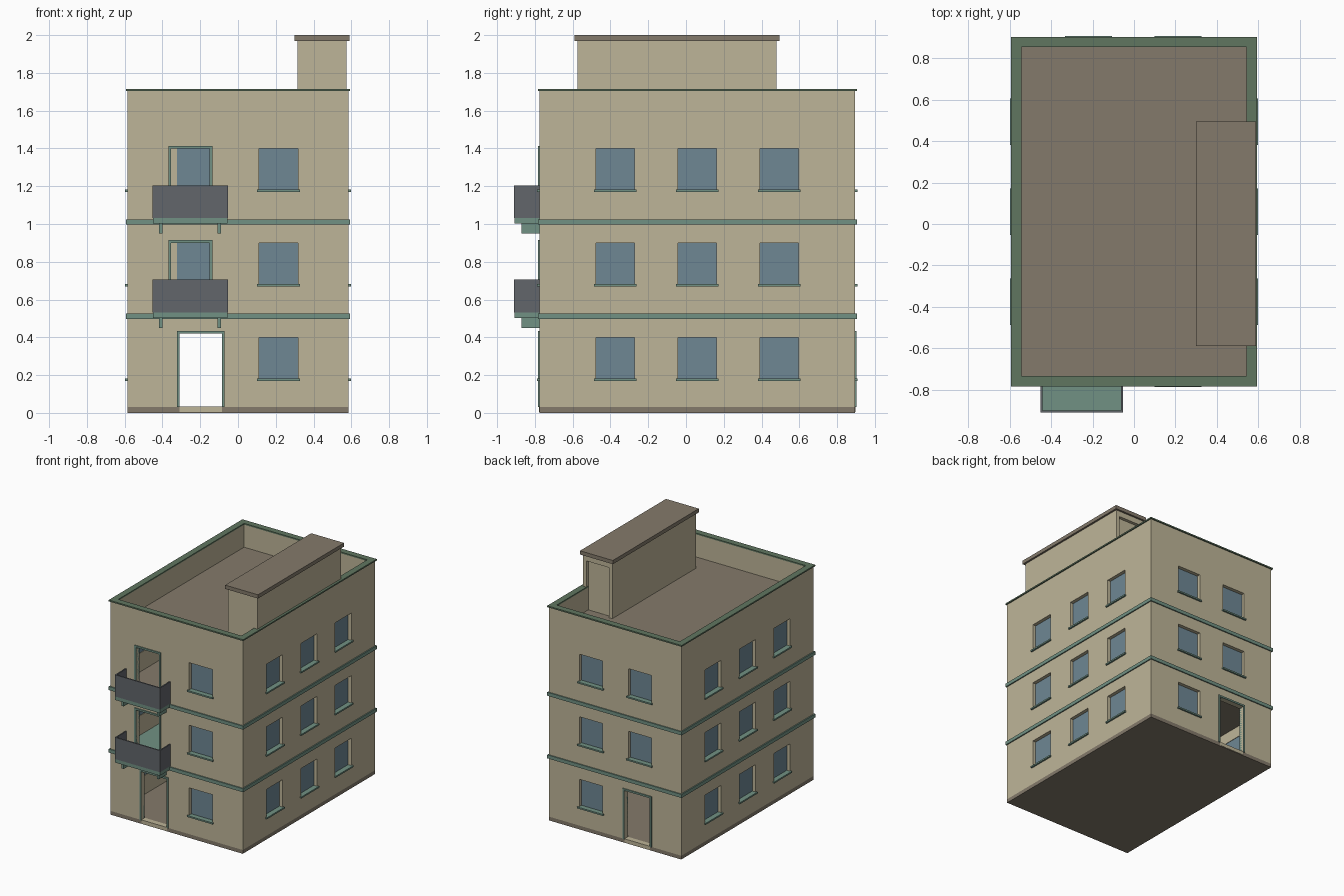
import bpy, bmesh
from mathutils import Vector

cube = bpy.data.objects.get("Cube")
if cube:
    bpy.data.objects.remove(cube, do_unlink=True)


def material(name, rgb):
    lin = [((c / 255 + 0.055) / 1.055) ** 2.4 for c in rgb]
    m = bpy.data.materials.new(name)
    m.use_nodes = True
    m.diffuse_color = (*lin, 1)
    m.node_tree.nodes["Principled BSDF"].inputs["Base Color"].default_value = (*lin, 1)
    return m


PLASTER = material("sand plaster", (190, 181, 152))
BROWN = material("brown concrete", (132, 122, 107))
TRIM = material("pale green trim", (113, 145, 131))
COPING = material("dark green coping", (96, 118, 96))
GLASS = material("blue glass", (110, 135, 148))
PANEL = material("grey balcony panel", (98, 102, 107))


def boxes(name, mat, spans):
    """One object made of boxes, each given as (x0, x1, y0, y1, z0, z1)."""
    bm = bmesh.new()
    for x0, x1, y0, y1, z0, z1 in spans:
        lo, hi = Vector((x0, y0, z0)), Vector((x1, y1, z1))
        made = bmesh.ops.create_cube(bm, size=1)["verts"]
        bmesh.ops.scale(bm, vec=hi - lo, verts=made)
        bmesh.ops.translate(bm, vec=(lo + hi) / 2, verts=made)
    mesh = bpy.data.meshes.new(name)
    bm.to_mesh(mesh)
    bm.free()
    mesh.materials.append(mat)
    ob = bpy.data.objects.new(name, mesh)
    bpy.context.collection.objects.link(ob)
    return ob


def cut(ob, spans):
    """Remove boxes from an object."""
    cutter = boxes("cutter", PLASTER, spans)
    cutter.hide_render = True
    mod = ob.modifiers.new("openings", "BOOLEAN")
    mod.object, mod.solver = cutter, "EXACT"
    bpy.context.view_layer.objects.active = ob
    bpy.ops.object.modifier_apply(modifier=mod.name)
    bpy.data.objects.remove(cutter, do_unlink=True)


# Main dimensions
X, Y0, Y1 = 0.585, -0.775, 0.895
T = 0.04
LEVELS = (0, 0.5, 1.0)
TOP = 1.705


def ring(name, mat, grow, width, z0, z1):
    """Rectangular band running around the building."""
    x, a, b = X + grow, Y0 - grow, Y1 + grow
    ob = boxes(name, mat, [(-x, x, a, b, z0, z1)])
    cut(ob, [(-x + width, x - width, a + width, b - width, z0 - 0.1, z1 + 0.1)])
    return ob


def on_wall(side, a, b, z0, z1, out, inward):
    """Box on a wall: a..b along it, from 'out' outside to 'inward' inside."""
    if side == "front":
        return (a, b, Y0 - out, Y0 + inward, z0, z1)
    if side == "back":
        return (a, b, Y1 - inward, Y1 + out, z0, z1)
    if side == "left":
        return (X - inward, X + out, a, b, z0, z1)
    return (-X - out, -X + inward, a, b, z0, z1)


# Window and door layout
windows, doors = [], []
for z in LEVELS:
    for side in ("left", "right"):
        windows += [(side, c - 0.102, c + 0.102, z) for c in (-0.375, 0.06, 0.493)]
    windows += [(side, 0.11, 0.317, z) for side in ("front", "back")]
    if z:
        windows.append(("back", -0.322, -0.117, z))
        doors.append(("front", -0.355, -0.15, z + 0.525, z + 0.9))
doors = [(s, a, b, z0 - 0.5, z1 - 0.5) for s, a, b, z0, z1 in doors]
doors += [(s, -0.31, -0.085, 0.03, 0.42) for s in ("front", "back")]

# Outer walls: a hollow shell with openings
ring("walls", PLASTER, 0, T, 0.03, TOP)
walls = bpy.data.objects["walls"]
cut(walls, [on_wall(s, a, b, z + 0.18, z + 0.4, 0.02, T + 0.02) for s, a, b, z in windows]
    + [on_wall(s, a, b, z0 - (0.02 if z0 < 0.1 else 0), z1, 0.02, T + 0.02)
       for s, a, b, z0, z1 in doors])

# Window panes and sills
boxes("window_panes", GLASS,
      [tuple(on_wall(s, a, b, z + 0.18, z + 0.4, -0.028, 0.036)) for s, a, b, z in windows])
boxes("window_sills", TRIM,
      [on_wall(s, a - 0.01, b + 0.01, z + 0.17, z + 0.182, 0.013, 0.028) for s, a, b, z in windows])

# Door frames: two jambs and a lintel
F = 0.014
frames = []
for s, a, b, z0, z1 in doors:
    frames += [on_wall(s, a - F, a, z0, z1 + F, 0.008, T),
               on_wall(s, b, b + F, z0, z1 + F, 0.008, T),
               on_wall(s, a, b, z1, z1 + F, 0.008, T)]
boxes("door_frames", TRIM, frames)

# Plinth and thresholds
boxes("plinth", BROWN, [(-X, X, Y0, Y1, 0, 0.03)])
boxes("thresholds", PLASTER,
      [on_wall(s, -0.31, -0.085, 0.004, 0.033, 0.003, T) for s in ("front", "back")])

# Storey bands, ceilings, floors and roof deck
for i, z in enumerate(LEVELS[1:]):
    boxes("storey_band_%d" % (i + 1), TRIM,
          [(-X - 0.009, X + 0.009, Y0 - 0.009, Y1 + 0.009, z - 0.003, z + 0.025)])
inner = (-X + T, X - T, Y0 + T, Y1 - T)
boxes("ceilings", BROWN, [(*inner, z - 0.012, z - 0.003) for z in LEVELS[1:]])
boxes("upper_floor", BROWN, [(*inner, 1.025, 1.03)])
boxes("roof_deck", BROWN, [(*inner, 1.49, 1.525)])

# Parapet coping
ring("parapet_coping", COPING, 0.009, 0.05, TOP, TOP + 0.011)

# Stair house on the roof, open at the back
hut = boxes("stair_house", PLASTER, [(0.315, 0.575, -0.575, 0.48, 1.5, 1.97)])
cut(hut, [(0.34, 0.55, -0.55, 0.455, 1.45, 1.95), (0.345, 0.545, 0.4, 0.6, 1.525, 1.925)])
boxes("stair_house_roof", BROWN, [(0.3, 0.59, -0.59, 0.495, 1.97, 2.0)])

# Balconies
for i, z in enumerate(LEVELS[1:]):
    x0, x1, y0 = -0.452, -0.053, -0.91
    n = i + 1
    boxes("balcony_floor_%d" % n, TRIM, [(x0 + 0.002, x1 - 0.002, y0 + 0.002, Y0, z + 0.003, z + 0.032)])
    boxes("balcony_panels_%d" % n, PANEL,
          [(x0, x1, y0, y0 + 0.01, z + 0.032, z + 0.205),
           (x0, x0 + 0.01, y0 + 0.01, Y0, z + 0.032, z + 0.205),
           (x1 - 0.01, x1, y0 + 0.01, Y0, z + 0.032, z + 0.205)])
    boxes("balcony_brackets_%d" % n, TRIM,
          [(c - 0.009, c + 0.009, -0.87, Y0, z - 0.05, z + 0.003) for c in (-0.41, -0.1)])
